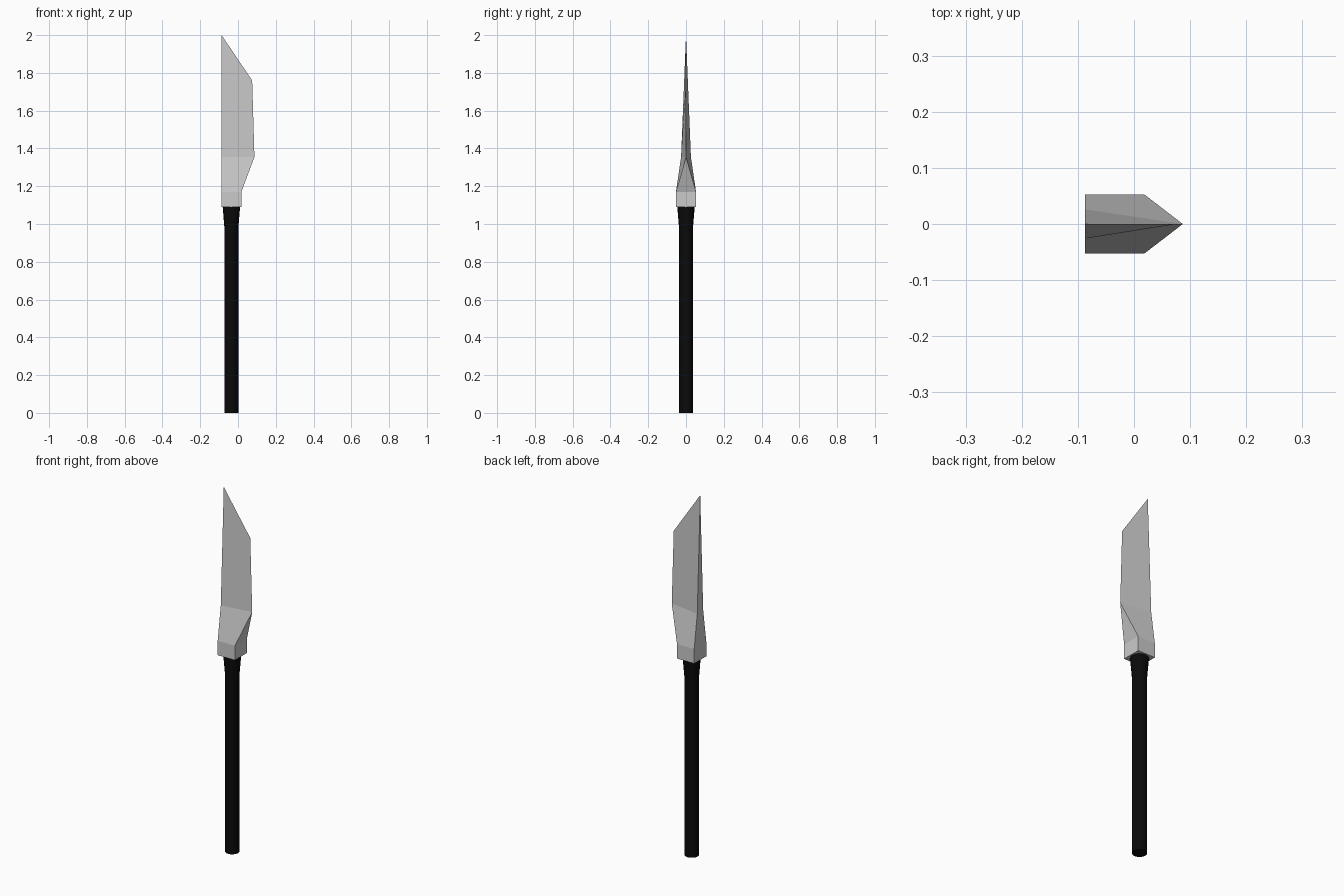
import bpy, bmesh
from math import cos, sin, tau

if "Cube" in bpy.data.objects:
    bpy.data.objects.remove(bpy.data.objects["Cube"])


def loft(name, rings):
    """Skin equal-sized rings of points, cap the ends, merge collapsed points."""
    bm = bmesh.new()
    loops = [[bm.verts.new(p) for p in ring] for ring in rings]
    n = len(loops[0])
    for a, b in zip(loops, loops[1:]):
        for i in range(n):
            j = (i + 1) % n
            bm.faces.new((a[i], a[j], b[j], b[i]))
    bm.faces.new(loops[0][::-1])
    bm.faces.new(loops[-1])
    bmesh.ops.remove_doubles(bm, verts=bm.verts, dist=1e-5)
    bmesh.ops.dissolve_degenerate(bm, edges=bm.edges, dist=1e-5)
    bmesh.ops.recalc_face_normals(bm, faces=bm.faces)
    mesh = bpy.data.meshes.new(name)
    bm.to_mesh(mesh)
    bm.free()
    obj = bpy.data.objects.new(name, mesh)
    bpy.context.collection.objects.link(obj)
    return obj


# Blade with square collar: spine height, spine half width, edge x, edge height, edge half width
SPINE_X = -0.087
sections = [
    (1.09, 0.053, 0.018, 1.09, 0.053),
    (1.17, 0.053, 0.018, 1.17, 0.053),
    (1.355, 0.026, 0.087, 1.355, 0.0),
    (2.0, 0.0, 0.075, 1.76, 0.0),
]
loft("blade", [[(SPINE_X, -sw, sz), (ex, -ew, ez), (ex, ew, ez), (SPINE_X, sw, sz)]
               for sz, sw, ex, ez, ew in sections])

# Round handle, flared where it meets the collar
SIDES = 16
profile = [(0.0, 0.037), (0.98, 0.037), (1.09, 0.046)]
handle = loft("handle", [[(-0.035 + r * cos(tau * i / SIDES), r * sin(tau * i / SIDES), z)
                          for i in range(SIDES)] for z, r in profile])
black = bpy.data.materials.new("black_grip")
black.diffuse_color = (0.003, 0.003, 0.003, 1)
black.use_nodes = True
black.node_tree.nodes["Principled BSDF"].inputs["Base Color"].default_value = black.diffuse_color
handle.data.materials.append(black)
